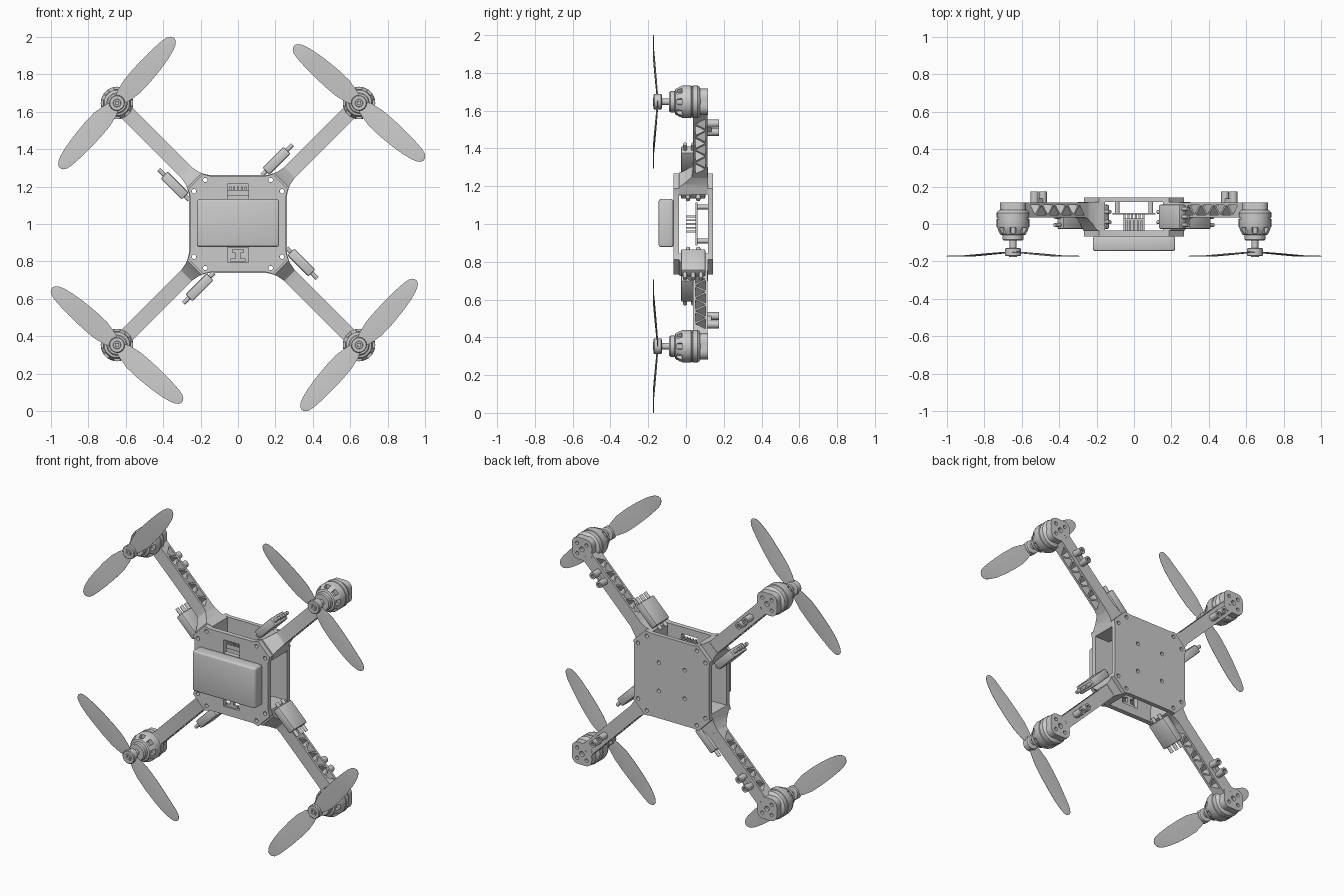
import bpy, bmesh
from math import sin, cos, pi, radians
from mathutils import Matrix

if "Cube" in bpy.data.objects:
    bpy.data.objects.remove(bpy.data.objects["Cube"])

CENTRE = Matrix.Translation((0, 0, 1.0))
MOTOR_U = 0.915          # distance of motor axis from the centre


def finish(name, bm):
    bmesh.ops.recalc_face_normals(bm, faces=bm.faces)
    me = bpy.data.meshes.new(name)
    bm.to_mesh(me)
    bm.free()
    me.shade_smooth()
    me.set_sharp_from_angle(angle=radians(28))
    ob = bpy.data.objects.new(name, me)
    bpy.context.collection.objects.link(ob)
    return ob


def prisms(name, polys, lo, hi, along='y'):
    """Extrude one or more outlines along y (outline in x,z) or z (outline in x,y)."""
    bm = bmesh.new()
    for poly in polys:
        rings = []
        for d in (lo, hi):
            rings.append([bm.verts.new((a, d, b) if along == 'y' else (a, b, d)) for a, b in poly])
        bm.faces.new(rings[0])
        bm.faces.new(rings[1])
        n = len(poly)
        for i in range(n):
            j = (i + 1) % n
            bm.faces.new((rings[0][i], rings[0][j], rings[1][j], rings[1][i]))
    return finish(name, bm)


def ngon(x, z, r, n=16):
    return [(x + r * cos(2 * pi * i / n), z + r * sin(2 * pi * i / n)) for i in range(n)]


def rect(x, z, w, h):
    return [(x - w / 2, z - h / 2), (x + w / 2, z - h / 2), (x + w / 2, z + h / 2), (x - w / 2, z + h / 2)]


def lathe(name, prof, n=32):
    bm = bmesh.new()
    rings = [[bm.verts.new((a, y, b)) for a, b in ngon(0, 0, r, n)] for r, y in prof]
    for p, q in zip(rings, rings[1:]):
        for i in range(n):
            j = (i + 1) % n
            bm.faces.new((p[i], p[j], q[j], q[i]))
    bm.faces.new(rings[0])
    bm.faces.new(rings[-1])
    return finish(name, bm)


def bake(ob):
    dg = bpy.context.evaluated_depsgraph_get()
    me = bpy.data.meshes.new_from_object(ob.evaluated_get(dg))
    ob.modifiers.clear()
    ob.data = me
    me.shade_smooth()
    me.set_sharp_from_angle(angle=radians(28))


def cut(ob, cutter):
    mod = ob.modifiers.new("cut", 'BOOLEAN')
    mod.operation, mod.solver, mod.object = 'DIFFERENCE', 'EXACT', cutter
    bake(ob)
    bpy.data.objects.remove(cutter)


def bevel(ob, width, segments=1):
    mod = ob.modifiers.new("bevel", 'BEVEL')
    mod.width, mod.segments = width, segments
    bake(ob)


def body(ob):
    ob.matrix_world = CENTRE


def four(ob, offset=Matrix.Identity(4)):
    """Repeat an arm part around the four diagonal directions."""
    base = ob.name
    for k in range(4):
        o = ob if k == 0 else ob.copy()
        o.name = f"{base}_{k + 1}"
        if k:
            bpy.context.collection.objects.link(o)
        o.matrix_world = CENTRE @ Matrix.Rotation(-radians(45 + 90 * k), 4, 'Y') @ offset


# ---- body plates ----
def plate_outline(corner, mid, c):
    quarter = [(corner, corner - c), (corner - c, corner), (0.15, mid), (-0.15, mid)]
    pts = []
    for k in range(4):
        ck, sk = [(1, 0), (0, 1), (-1, 0), (0, -1)][k]
        pts += [(ck * x - sk * z, sk * x + ck * z) for x, z in quarter]
    return pts


SCREWS = [(sx * a, sz * b) for sx in (-1, 1) for sz in (-1, 1) for a, b in ((0.175, 0.235), (0.235, 0.175))]
POSTS = [(sx * 0.09, sz * 0.09) for sx in (-1, 1) for sz in (-1, 1)]

back = prisms("back_plate", [plate_outline(0.267, 0.262, 0.08)], 0.117, 0.143)
cut(back, prisms("cutter", [ngon(x, z, 0.012, 12) for x, z in SCREWS + POSTS], 0.1, 0.2))
body(back)

front = prisms("front_plate", [plate_outline(0.267, 0.257, 0.08)], -0.066, -0.036)
slots = [rect(0, 0.172, 0.11, 0.085), rect(0, -0.165, 0.11, 0.08)]
cut(front, prisms("cutter", [ngon(x, z, 0.012, 12) for x, z in SCREWS] + slots, -0.1, 0.0))
body(front)

# ---- battery ----
battery = prisms("battery", [rect(0, 0.005, 0.44, 0.256)], -0.145, -0.066)
bevel(battery, 0.014, 3)
body(battery)
body(prisms("battery_latch", [rect(0, -0.145, 0.06, 0.02), rect(0, -0.17, 0.025, 0.03),
                              rect(0, -0.193, 0.08, 0.016)], -0.062, -0.045))

# ---- electronics between the plates ----
body(prisms("circuit_board", [rect(0, 0, 0.23, 0.23)], 0.05, 0.06))
body(prisms("board_standoffs", [ngon(x, z, 0.012, 12) for x, z in POSTS], 0.06, 0.118))
body(prisms("board_pins", [rect(-0.05 + 0.02 * i, -0.04 + 0.02 * j, 0.01, 0.01)
                           for i in range(6) for j in range(5)], 0.0, 0.05))
body(prisms("power_connector", [rect(0, 0.165, 0.11, 0.03)], -0.036, 0.03))
body(prisms("connector_pins", [rect(-0.04 + 0.02 * i, 0.19, 0.01, 0.02) for i in range(5)], -0.045, 0.02))

# ---- arms: flared root plus triangulated beam ----
half_root = [(0.293, 0.074), (0.318, 0.062), (0.34, 0.05), (0.385, 0.041)]
root = prisms("arm_root", [[(0.22, 0)] + [(u, -v) for u, v in half_root] + half_root[::-1]], -0.036, 0.117)
cut(root, prisms("cutter", [ngon(0.29, s * 0.0424, 0.012, 12) for s in (-1, 1)], -0.1, 0.2))
# slope the root front face down into the arm
cut(root, prisms("cutter", [[(0.33, -0.06), (0.33, -0.036), (0.355, -0.005), (0.39, 0.03), (0.42, 0.035), (0.42, -0.06)]],
                 -0.2, 0.2, 'z'))
four(root)

beam = prisms("arm_beam", [[(0.37, 0.01), (0.39, 0.03), (0.42, 0.036), (0.84, 0.036), (0.87, 0.075),
                            (0.89, 0.075), (0.89, 0.115), (0.37, 0.115)]], -0.04, 0.04, 'z')
tris = []
for i in range(8):
    u = 0.415 + 0.048 * i
    lo, hi = (0.049, 0.102) if i % 2 == 0 else (0.102, 0.049)
    tris.append([(u, lo), (u + 0.072, lo), (u + 0.036, hi)])
cut(beam, prisms("cutter", tris, -0.1, 0.1, 'z'))
four(beam)

# ---- landing feet behind the arms ----
feet = prisms("landing_foot", [ngon(u, 0, 0.021, 16) for u in (0.689, 0.752)], 0.11, 0.174)
cut(feet, prisms("cutter", [ngon(u, 0, 0.010, 10) for u in (0.689, 0.752)], 0.13, 0.2))
four(feet)
four(prisms("foot_bridge", [rect(0.72, 0, 0.05, 0.03)], 0.11, 0.135))

# ---- speed controllers beside the arms ----
esc = prisms("speed_controller", [rect(0.385, 0.094, 0.16, 0.052)], -0.027, 0.103)
bevel(esc, 0.008, 2)
four(esc)
bm = bmesh.new()
wires = [(0.48, y, 0.05) for y in (-0.005, 0.038, 0.08)] + [(0.295, y, 0.04) for y in (0.01, 0.065)]
for u, y, length in wires:
    bmesh.ops.create_cone(bm, cap_ends=True, segments=12, radius1=0.011, radius2=0.011, depth=length,
                          matrix=Matrix.Translation((u, y, 0.094)) @ Matrix.Rotation(pi / 2, 4, 'Y'))
four(finish("controller_wires", bm))

# ---- motor mounts, motors and shafts ----
AT = Matrix.Translation((MOTOR_U, 0, 0))
lobes = [(0.075 + 0.006 * cos(4 * 2 * pi * i / 40)) for i in range(40)]
mount = prisms("motor_mount", [[(r * cos(2 * pi * i / 40), r * sin(2 * pi * i / 40)) for i, r in enumerate(lobes)]],
               0.074, 0.116)
cut(mount, prisms("cutter", [ngon(0.046 * cos(a), 0.046 * sin(a), 0.011, 12) for a in (0, pi / 2, pi, -pi / 2)]
                  + [ngon(0, 0, 0.016, 12)], 0.095, 0.2))
four(mount, AT)

motor = lathe("motor", [(0.07, 0.076), (0.08, 0.07), (0.087, 0.06), (0.087, 0.036), (0.083, 0.034), (0.083, 0.028),
                        (0.087, 0.026), (0.087, -0.015), (0.081, -0.034), (0.068, -0.056), (0.056, -0.06),
                        (0.056, -0.082), (0.05, -0.089)])
vents = []
for k in range(8):
    a = k * pi / 4
    vents.append([(r * cos(a + d), r * sin(a + d)) for r, d in ((0.06, -0.2), (0.11, -0.2), (0.11, 0.2), (0.06, 0.2))])
cut(motor, prisms("cutter", vents, -0.048, -0.02))
four(motor, AT)
four(lathe("motor_shaft", [(0.018, -0.08), (0.018, -0.14)], 16), AT)

# ---- propellers ----
SPIN = AT @ Matrix.Rotation(-radians(94.5), 4, 'Y')
four(lathe("propeller_hub", [(0.036, -0.128), (0.042, -0.132), (0.042, -0.168), (0.038, -0.172), (0.022, -0.172),
                             (0.020, -0.176), (0.012, -0.176), (0.010, -0.168)], 24), SPIN)

# stations: radius, left edge, right edge
STATIONS = [(0.02, 0.03, -0.03), (0.06, 0.042, -0.045), (0.12, 0.052, -0.059), (0.2, 0.052, -0.063),
            (0.29, 0.047, -0.061), (0.36, 0.04, -0.055), (0.41, 0.033, -0.046), (0.44, 0.024, -0.036),
            (0.456, 0.012, -0.024), (0.462, 0.0, -0.012)]
bm = bmesh.new()
for s in (1, -1):
    prev = None
    for r, left, right in STATIONS:
        y = -0.148 - 0.024 * min(1, r / 0.36)
        mid = (left + right) / 2
        t = 0.003
        ring = [bm.verts.new((s * r, y + dy, s * v)) for v, dy in
                ((left, 0.001), (mid, t), (right, 0.001), (right, -0.001), (mid, -t), (left, -0.001))]
        if prev:
            for i in range(6):
                j = (i + 1) % 6
                bm.faces.new((prev[i], prev[j], ring[j], ring[i]))
        else:
            bm.faces.new(ring)
        prev = ring
    bm.faces.new(prev)
four(finish("propeller_blades", bm), SPIN)
